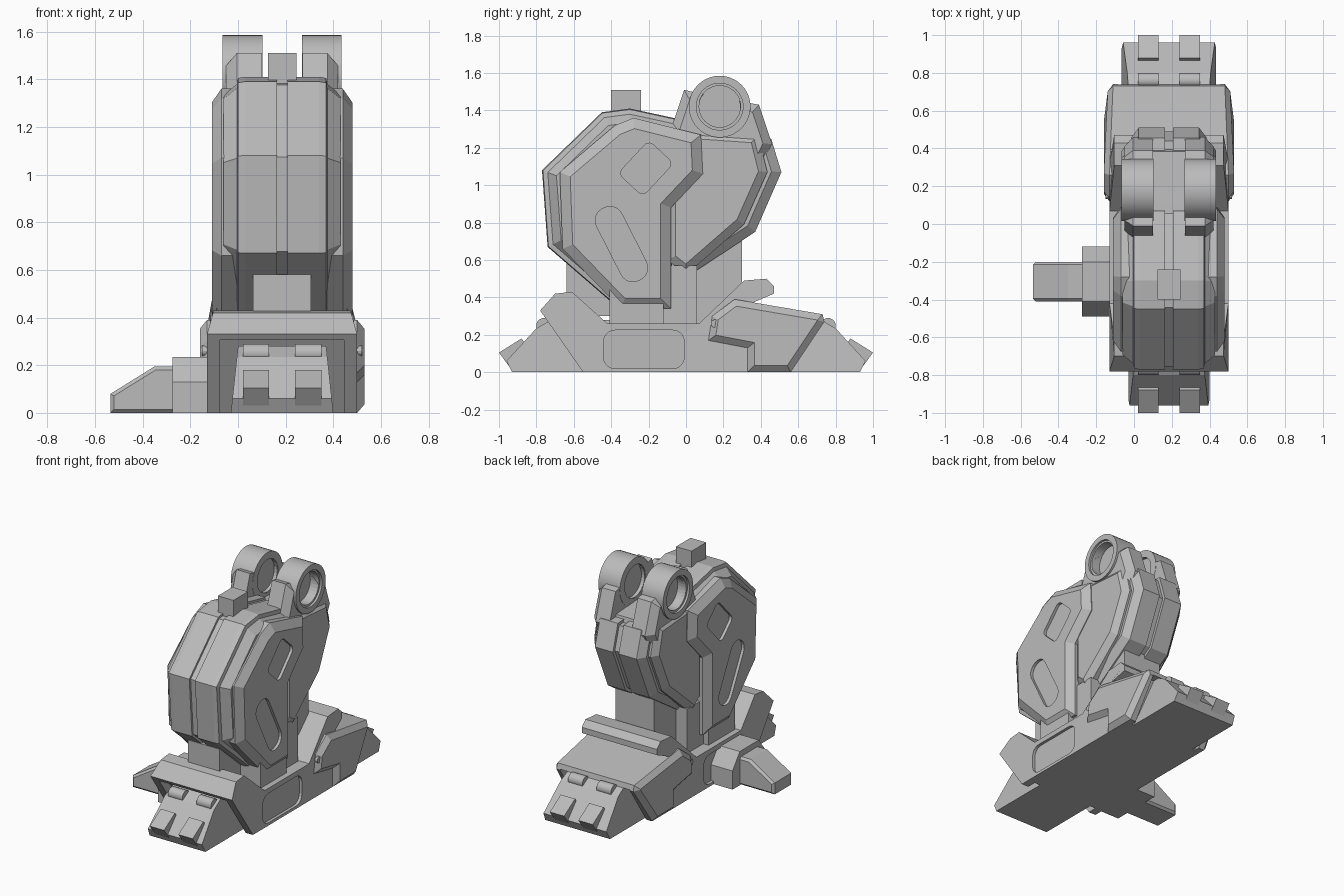
import bpy, math
from mathutils import Vector

cube = bpy.data.objects.get("Cube")
if cube:
    bpy.data.objects.remove(cube, do_unlink=True)

XC = 0.185  # centre line of the main body

grey = bpy.data.materials.new("plain_grey")
grey.use_nodes = True
COLOUR = (0.5, 0.5, 0.5, 1)
grey.diffuse_color = COLOUR
grey.node_tree.nodes["Principled BSDF"].inputs["Base Color"].default_value = COLOUR


def inset(pts, d):
    """Move every edge of a counter-clockwise outline inwards by d."""
    out = []
    for i, p in enumerate(pts):
        p = Vector(p)
        a = (p - Vector(pts[i - 1])).normalized()
        b = (Vector(pts[(i + 1) % len(pts)]) - p).normalized()
        na, nb = Vector((-a.y, a.x)), Vector((-b.y, b.x))
        out.append(p + (na + nb) * d / max(1 + na.dot(nb), 0.3))
    return out


def loft(name, pts, sections, warp=None, axis="x"):
    """Sweep an outline along x (or y) through (position, inset) sections."""
    area = sum(pts[i - 1][0] * p[1] - p[0] * pts[i - 1][1] for i, p in enumerate(pts))
    if area < 0:
        pts = pts[::-1]
    n, verts, faces = len(pts), [], []
    for s, d in sections:
        for u, z in inset(pts, d):
            k = warp(u, z) if warp else 1
            verts.append((XC + s * k, u, z) if axis == "x" else (u, s, z))
    for r in range(len(sections) - 1):
        for i in range(n):
            j = (i + 1) % n
            faces.append((r * n + i, r * n + j, (r + 1) * n + j, (r + 1) * n + i))
    faces += [tuple(range(n))[::-1], tuple(range(len(verts) - n, len(verts)))]
    mesh = bpy.data.meshes.new(name)
    mesh.from_pydata(verts, [], faces)
    mesh.materials.append(grey)
    ob = bpy.data.objects.new(name, mesh)
    bpy.context.collection.objects.link(ob)
    activate(ob)
    bpy.ops.object.mode_set(mode="EDIT")
    bpy.ops.mesh.select_all(action="SELECT")
    bpy.ops.mesh.normals_make_consistent(inside=False)
    bpy.ops.object.mode_set(mode="OBJECT")
    return ob


def activate(ob):
    bpy.ops.object.select_all(action="DESELECT")
    ob.select_set(True)
    bpy.context.view_layer.objects.active = ob


def sym(*half):
    """Mirror half-width sections, listed from the outside in."""
    return [(-w, d) for w, d in half] + [(w, d) for w, d in reversed(half)]


def block(name, y0, y1, z0, z1, w):
    return loft(name, [(y0, z0), (y1, z0), (y1, z1), (y0, z1)], sym((w, 0)))


def cut(ob, cutter):
    mod = ob.modifiers.new("cut", "BOOLEAN")
    mod.operation, mod.object, mod.solver = "DIFFERENCE", cutter, "EXACT"
    activate(ob)
    bpy.ops.object.modifier_apply(modifier=mod.name)
    bpy.data.objects.remove(cutter, do_unlink=True)


def rounded(cy, cz, length, height, r, angle=0):
    """Rounded rectangle outline turned by an angle in degrees."""
    t, pts = math.radians(angle), []
    for k, (sy, sz) in enumerate([(1, 1), (-1, 1), (-1, -1), (1, -1)]):
        for a in range(0, 91, 18):
            q = math.radians(a + 90 * k)
            u = sy * (length / 2 - r) + r * math.cos(q)
            v = sz * (height / 2 - r) + r * math.sin(q)
            pts.append((cy + u * math.cos(t) - v * math.sin(t),
                        cz + u * math.sin(t) + v * math.cos(t)))
    return pts


def circle(cy, cz, r, n=32):
    return [(cy + r * math.cos(2 * math.pi * i / n), cz + r * math.sin(2 * math.pi * i / n))
            for i in range(n)]


def pockets(ob, outline, w, depth=0.02):
    for s in (-1, 1):
        cut(ob, loft("pocket_cutter", outline, [(s * (w - depth), 0), (s * (w + 0.05), 0)]))


# Base with raised lips at both ends, and an open frame at the front
base = loft("foot_base",
            [(-0.55, 0), (0.33, 0), (0.33, 0.36), (0.47, 0.42), (0.47, 0.46), (0.43, 0.5),
             (0.31, 0.49), (0.07, 0.26), (-0.42, 0.26), (-0.61, 0.43), (-0.70, 0.42),
             (-0.78, 0.33)],
            sym((0.315, 0)), lambda y, z: 0.92 if z > 0.41 else 1)
cut(base, loft("frame_cutter", [(-0.95, 0.305), (-0.69, 0.305), (-0.45, -0.05), (-0.95, -0.05)],
               sym((0.26, 0))))
pockets(base, rounded(-0.225, 0.122, 0.43, 0.205, 0.06), 0.315)

# Rear housing
rear = loft("rear_housing",
            [(0.12, 0.17), (0.33, 0.13), (0.33, 0), (0.56, 0), (0.74, 0.27), (0.73, 0.31),
             (0.26, 0.39), (0.14, 0.30)],
            sym((0.345, 0.035), (0.315, 0)), lambda y, z: 0.94 if y > 0.65 else 1)
cut(rear, loft("frame_cutter", [(0.95, 0.275), (0.68, 0.275), (0.49, -0.05), (0.95, -0.05)],
               sym((0.27, 0))))
loft("rear_housing_bolt", circle(0.155, 0.26, 0.022, 12), sym((0.335, 0)))

# Front and rear toes with hinge rolls and claw plates
for side, label, width in ((-1, "front", 0.215), (1, "rear", 0.25)):
    def along(pts):
        return [(side * y, z) for y, z in pts]
    loft(label + "_toe", along([(0.4, 0), (0.93, 0), (0.96, 0.06), (0.80, 0.235), (0.72, 0.28),
                                (0.4, 0.28)]),
         sym((width, 0)), lambda y, z: 1 - 0.5 * z)
    for s in (-1, 1):
        span = [(s * 0.055, 0), (s * 0.165, 0)]
        loft(label + "_toe_hinge", circle(side * 0.76, 0.25, 0.04, 20), span)
        loft(label + "_toe_claw", along([(0.93, 0.01), (1.0, 0.105), (0.88, 0.18), (0.80, 0.08)]),
             span)

# Side stabiliser
loft("side_toe_root", [(-0.49, 0), (-0.12, 0), (-0.12, 0.13), (-0.2, 0.235), (-0.41, 0.235),
                       (-0.49, 0.13)], [(-0.46, 0), (-0.28, 0)])
loft("side_toe", [(-0.535, 0), (-0.25, 0), (-0.25, 0.195), (-0.35, 0.195), (-0.535, 0.08)],
     [(-0.41, 0.015), (-0.395, 0), (-0.215, 0), (-0.2, 0.015)], axis="y")

# Ankle supports
block("ankle_post", -0.41, -0.12, 0.24, 0.86, 0.275)
block("ankle_step", -0.13, 0.06, 0.24, 0.57, 0.235)
block("ankle_back_post", 0, 0.3, 0.24, 0.75, 0.15)
block("ankle_front_post", -0.64, -0.4, 0.3, 0.58, 0.122)

# Front shin armour: grooved centre ridge, then side plates with pockets
loft("shin_front_core",
     [(-0.77, 1.08), (-0.45, 1.39), (-0.30, 1.41), (0.07, 1.33), (0.08, 1.08), (-0.06, 0.9),
      (-0.08, 0.42), (-0.37, 0.35), (-0.74, 0.67)],
     sym((0.245, 0.075), (0.19, 0.03), (0.185, 0.005), (0.155, 0), (0.022, 0), (0.022, 0.015)))
plate = loft("shin_side_plates",
             [(-0.675, 1.07), (-0.38, 1.32), (-0.28, 1.36), (0.08, 1.27), (0.09, 1.06),
              (-0.08, 0.88), (-0.08, 0.34), (-0.35, 0.34), (-0.66, 0.66)],
             sym((0.295, 0.055), (0.255, 0)))
pockets(plate, rounded(-0.345, 0.685, 0.43, 0.15, 0.07, -63), 0.295)
pockets(plate, rounded(-0.215, 1.09, 0.24, 0.18, 0.035, 47), 0.295)
block("top_stub", -0.40, -0.24, 1.36, 1.51, 0.06)

# Rear shin armour
loft("shin_rear_core",
     [(-0.1, 1.3), (0.1, 1.27), (0.455, 1.25), (0.51, 1.07), (0.37, 0.75), (0.02, 0.52),
      (-0.1, 0.6)],
     sym((0.20, 0.05), (0.16, 0), (0.022, 0), (0.022, 0.02)))
loft("shin_rear_plates",
     [(-0.1, 1.3), (0.1, 1.29), (0.385, 1.27), (0.435, 1.07), (0.31, 0.79), (0.0, 0.52),
      (-0.1, 0.6)],
     sym((0.25, 0.045), (0.215, 0)))

# Fork arms and recessed pivot rings
for s in (-1, 1):
    loft("fork_arm", [(-0.09, 1.27), (-0.01, 1.51), (0.03, 1.5), (0.39, 1.43), (0.46, 1.22),
                      (0.35, 1.0), (0.0, 1.0)],
         [(s * 0.085, 0), (s * 0.19, 0), (s * 0.235, 0.045)])
    ring = [(0.11, 0.05), (0.083, 0.05), (0.083, 0.0), (0.25, 0), (0.25, 0.04), (0.235, 0.04),
            (0.235, 0.053), (0.17, 0.053)]
    bore = circle(0.18, 1.42, 0.11)
    arm = bpy.context.object
    cut(arm, loft("bore_cutter", bore, [(s * 0.17, 0), (s * 0.3, 0)]))
    cut(arm, loft("bore_cutter", bore, [(s * 0.05, 0), (s * 0.11, 0)]))
    loft("pivot_ring", circle(0.18, 1.42, 0.165, 40), [(s * x, d) for x, d in ring])

# Smooth the round parts, keep hard edges sharp
for ob in bpy.context.scene.objects:
    if ob.type == "MESH" and ob.name.startswith(("pivot", "front_toe_h", "rear_toe_h")):
        activate(ob)
        bpy.ops.object.shade_smooth_by_angle(angle=math.radians(30))
